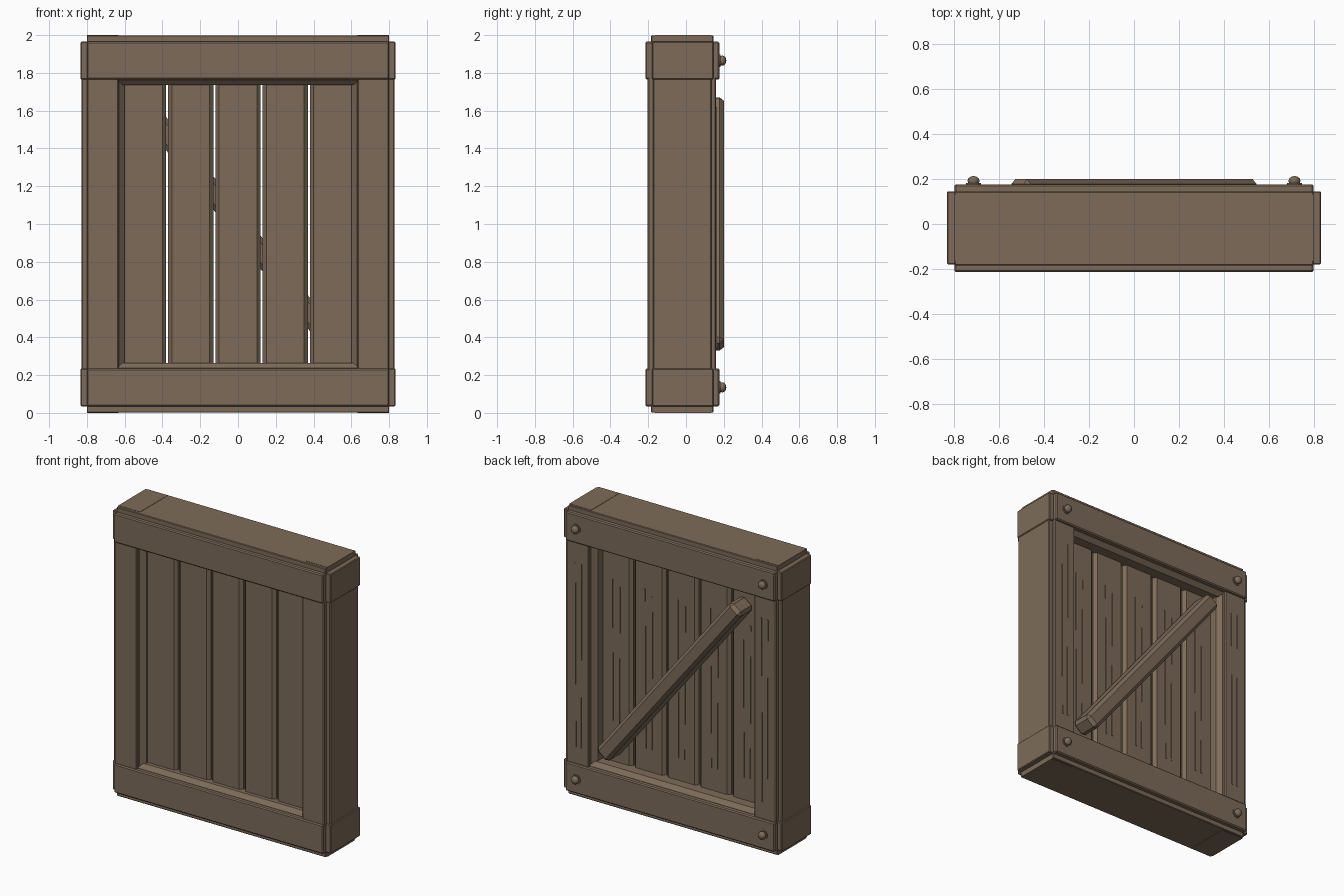
import bpy, math
from mathutils import Matrix

cube = bpy.data.objects.get("Cube")
if cube:
    bpy.data.objects.remove(cube, do_unlink=True)

wood = bpy.data.materials.new("brown_wood")
wood.use_nodes = True
colour = (0.205, 0.148, 0.1, 1)
wood.diffuse_color = colour
bsdf = next(n for n in wood.node_tree.nodes if n.type == 'BSDF_PRINCIPLED')
bsdf.inputs["Base Color"].default_value = colour
bsdf.inputs["Roughness"].default_value = 0.8


def box(name, x, y, z, bevel=0.0, tilt=0.0):
    """Box from (min, max) ranges, chamfered, tilted about its own y axis."""
    size = [r[1] - r[0] for r in (x, y, z)]
    bpy.ops.mesh.primitive_cube_add(size=1)
    ob = bpy.context.object
    ob.name = name
    ob.data.transform(Matrix.Diagonal((*size, 1)))
    ob.location = [(r[0] + r[1]) / 2 for r in (x, y, z)]
    ob.rotation_euler.y = tilt
    ob.data.materials.append(wood)
    if bevel:
        mod = ob.modifiers.new("chamfer", 'BEVEL')
        mod.width = bevel
        mod.segments = 1
    return ob


def sided(s, a, b):
    """Range mirrored to the side s."""
    return tuple(sorted((s * a, s * b)))


def level(top, a, b):
    """Range measured up from the bottom, or down from the top."""
    return (2 - b, 2 - a) if top else (a, b)


# Top and bottom: inner beam, front and back rails
for top, word in ((True, "top"), (False, "bottom")):
    box(word + "_beam", (-0.8, 0.8), (-0.185, 0.145), level(top, 0.002, 0.265), 0.028)
    box(word + "_board", (-0.8, 0.8), (-0.185, 0.145), level(top, 0.002, 0.1), 0.004)
    box(word + "_front_rail", (-0.8, 0.8), (-0.215, -0.165), level(top, 0.035, 0.235), 0.007)
    box(word + "_back_rail", (-0.8, 0.8), (0.125, 0.177), level(top, 0.035, 0.235), 0.007)

# Sides: posts, stiles, outer boards, corner caps and bolts
for s, side in ((1, "left"), (-1, "right")):
    box(side + "_post", sided(s, 0.6, 0.82), (-0.175, 0.135), (0.03, 1.97), 0.03)
    box(side + "_outer_board", sided(s, 0.75, 0.828), (-0.175, 0.135), (0.035, 1.965), 0.006)
    box(side + "_stile", sided(s, 0.633, 0.8), (-0.203, 0.16), (0.1, 1.9), 0.006)
    for top, word in ((True, "top"), (False, "bottom")):
        tag = f"{word}_{side}"
        box(tag + "_corner_cap", sided(s, 0.7, 0.834), (-0.18, 0.145), level(top, 0.035, 0.235), 0.005)
        box(tag + "_end_plate", sided(s, 0.633, 0.8), (-0.165, 0.132), level(top, 0, 0.006))
        z = 1.865 if top else 0.135
        bpy.ops.mesh.primitive_uv_sphere_add(segments=12, ring_count=8, radius=0.027,
                                             location=(s * 0.715, 0.192, z))
        bolt = bpy.context.object
        bolt.name = tag + "_bolt"
        bolt.scale.y = 0.8
        bolt.data.materials.append(wood)
        bpy.ops.object.shade_smooth()
        bpy.ops.mesh.primitive_cylinder_add(vertices=12, radius=0.033, depth=0.008,
                                            location=(s * 0.715, 0.179, z),
                                            rotation=(math.pi / 2, 0, 0))
        washer = bpy.context.object
        washer.name = tag + "_washer"
        washer.data.materials.append(wood)

    # Long grain strips on the back of each stile
    for k in (-1, 1):
        x = s * 0.712 + k * 0.022
        box(side + "_stile_grain", (x - 0.005, x + 0.005), (0.157, 0.164), (0.35, 1.62),
            tilt=0.004 * k)

# Vertical slats with grain strips on their backs
for i in range(5):
    cx = (i - 2) * 0.25
    box(f"slat_{i + 1}", (cx - 0.12, cx + 0.12), (-0.13, 0.05), (0.2, 1.8), 0.02)
    for k in (-1, 1):
        x = cx + k * 0.026
        box(f"slat_{i + 1}_grain", (x - 0.005, x + 0.005), (0.047, 0.054),
            (0.42, 1.5 + 0.02 * k), tilt=0.006 * k)

# Diagonal brace across the back
box("diagonal_brace", (-0.83, 0.83), (0.04, 0.2), (0.945, 1.055), 0.022, math.radians(51.5))
